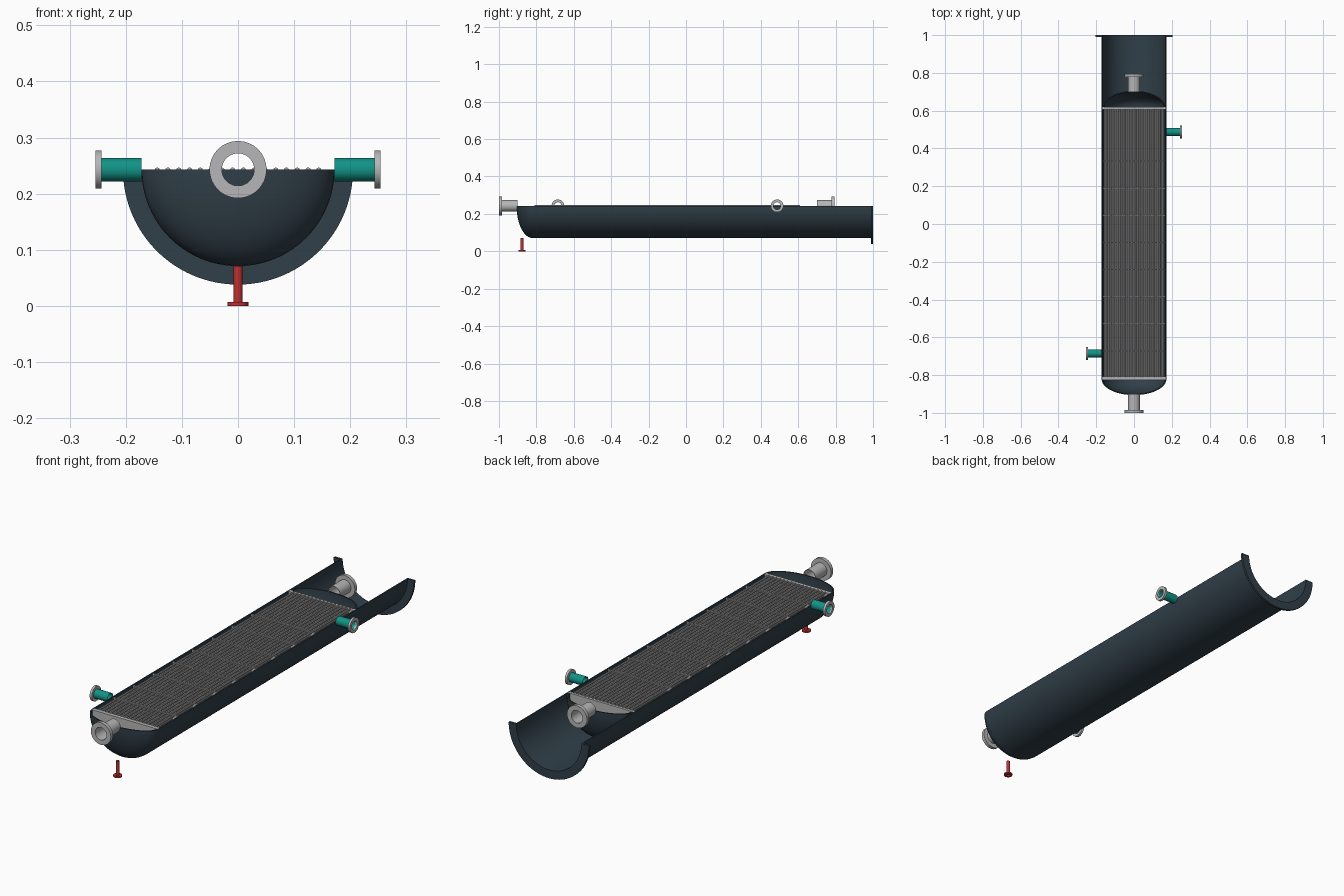
import bpy, bmesh, math

if "Cube" in bpy.data.objects:
    bpy.data.objects.remove(bpy.data.objects["Cube"])

AXIS_Z = 0.243   # height of the shell axis and of the cut plane
R = 0.172        # shell radius
WALL = 0.006


def material(name, rgb):
    m = bpy.data.materials.new(name)
    m.use_nodes = True
    m.diffuse_color = (*rgb, 1)
    m.node_tree.nodes["Principled BSDF"].inputs["Base Color"].default_value = (*rgb, 1)
    return m


dark = material("dark slate paint", (0.030, 0.050, 0.066))
steel = material("light steel", (0.47, 0.47, 0.48))
tube_steel = material("tube steel", (0.42, 0.42, 0.42))
teal = material("teal paint", (0.006, 0.29, 0.24))
red = material("red paint", (0.52, 0.030, 0.030))

# Point at radius r, angle a and distance t along each axis
PLACE = {
    "x": lambda r, a, t: (t, r * math.cos(a), r * math.sin(a)),
    "y": lambda r, a, t: (r * math.cos(a), t, r * math.sin(a)),
    "z": lambda r, a, t: (r * math.cos(a), r * math.sin(a), t),
}


def finish(bm, name, mat, location):
    bmesh.ops.remove_doubles(bm, verts=bm.verts, dist=1e-5)
    bmesh.ops.recalc_face_normals(bm, faces=bm.faces)
    mesh = bpy.data.meshes.new(name)
    bm.to_mesh(mesh)
    bm.free()
    mesh.materials.append(mat)
    ob = bpy.data.objects.new(name, mesh)
    ob.location = location
    bpy.context.collection.objects.link(ob)
    bpy.ops.object.select_all(action="DESELECT")
    ob.select_set(True)
    bpy.context.view_layer.objects.active = ob
    bpy.ops.object.shade_smooth_by_angle(angle=math.radians(35))
    return ob


def turn(bm, profile, axis="y", half=False, steps=32, shift=(0, 0)):
    """Revolve a closed (radius, distance) profile, fully or as a lower half."""
    sweep = math.pi if half else 2 * math.pi
    rings = []
    for i in range(steps + 1 if half else steps):
        a = math.pi + sweep * i / steps
        ring = []
        for r, t in profile:
            x, y, z = PLACE[axis](r, a, t)
            ring.append(bm.verts.new((x + shift[0], y, z + shift[1])))
        rings.append(ring)
    n = len(profile)
    for i in range(steps):
        p, q = rings[i], rings[(i + 1) % len(rings)]
        for j in range(n):
            k = (j + 1) % n
            bm.faces.new((p[j], p[k], q[k], q[j]))
    if half:
        bm.faces.new(rings[0])
        bm.faces.new(rings[-1])


def turned(name, mat, profile, location=(0, 0, AXIS_Z), **options):
    bm = bmesh.new()
    turn(bm, profile, **options)
    return finish(bm, name, mat, location)


def box_profile(r0, r1, t0, t1):
    return [(r0, t0), (r1, t0), (r1, t1), (r0, t1)]


def dome(radius, depth, base, sign, steps=12):
    """Elliptical quarter curve from the rim to the pole."""
    angles = [math.pi / 2 * i / steps for i in range(steps + 1)]
    return [(radius * math.cos(a), base + sign * depth * math.sin(a)) for a in angles]


# Half shell with its elliptical front head
outer = dome(R, 0.086, -0.82, -1)
inner = dome(R - WALL, 0.080, -0.82, -1)
turned("shell", dark, [(R, 1.0)] + outer + inner[::-1] + [(R - WALL, 1.0)],
       half=True, steps=48)

# Half ring flange at the open back end
turned("shell_flange", dark, box_profile(R - WALL, 0.205, 0.990, 1.0), half=True, steps=48)

# Floating head inside the back of the shell
rim = R - WALL - 0.001
outer = dome(rim, 0.085, 0.62, 1)
inner = dome(rim - WALL, 0.079, 0.62, 1)
turned("floating_head", dark, outer + inner[::-1], half=True, steps=48)

# Tube sheets and baffles
for name, y0, y1 in (("front_tube_sheet", -0.826, -0.808), ("back_tube_sheet", 0.606, 0.62)):
    turned(name, steel, box_profile(0, R - WALL, y0, y1), half=True, steps=48)
bm = bmesh.new()
for i in range(8):
    y = -0.672 + i * 0.1436
    turn(bm, box_profile(0, 0.164, y - 0.003, y + 0.003), half=True, steps=32)
finish(bm, "baffles", steel, (0, 0, AXIS_Z))

# Tube bundle on a triangular pitch
PITCH = 0.0192
bm = bmesh.new()
for row in range(10):
    z = -0.0015 - row * PITCH * math.sqrt(3) / 2
    for col in range(-9, 10):
        x = (col + (0.5 if row % 2 == 0 else 0)) * PITCH
        if math.hypot(x, z) < 0.155:
            turn(bm, box_profile(0, 0.005, -0.81, 0.61), steps=10, shift=(x, z))
finish(bm, "tubes", tube_steel, (0, 0, AXIS_Z))


def nozzle(name, mat, flange_mat, axis, start, end, radius, flange_radius, thick, location):
    """Open pipe with a ring flange at its far end."""
    sign = 1 if end > start else -1
    bore = radius * 0.93
    turned(name + "_pipe", mat, box_profile(bore, radius, start, end - sign * thick / 2),
           axis=axis, location=location)
    turned(name + "_flange", flange_mat, box_profile(bore, flange_radius, end - sign * thick, end),
           axis=axis, location=location)


# Head nozzles, side nozzles and bottom drain
nozzle("front_nozzle", steel, steel, "y", -0.90, -1.0, 0.031, 0.051, 0.016, (0, 0, AXIS_Z))
nozzle("back_nozzle", steel, steel, "y", 0.70, 0.795, 0.031, 0.051, 0.016, (0, 0, AXIS_Z))
nozzle("left_nozzle", teal, steel, "x", R, 0.254, 0.021, 0.034, 0.011, (0, 0.487, AXIS_Z))
nozzle("right_nozzle", teal, steel, "x", -R, -0.254, 0.021, 0.034, 0.011, (0, -0.685, AXIS_Z))
nozzle("drain", red, red, "z", 0.071, 0.0, 0.008, 0.019, 0.007, (0, -0.877, 0))
